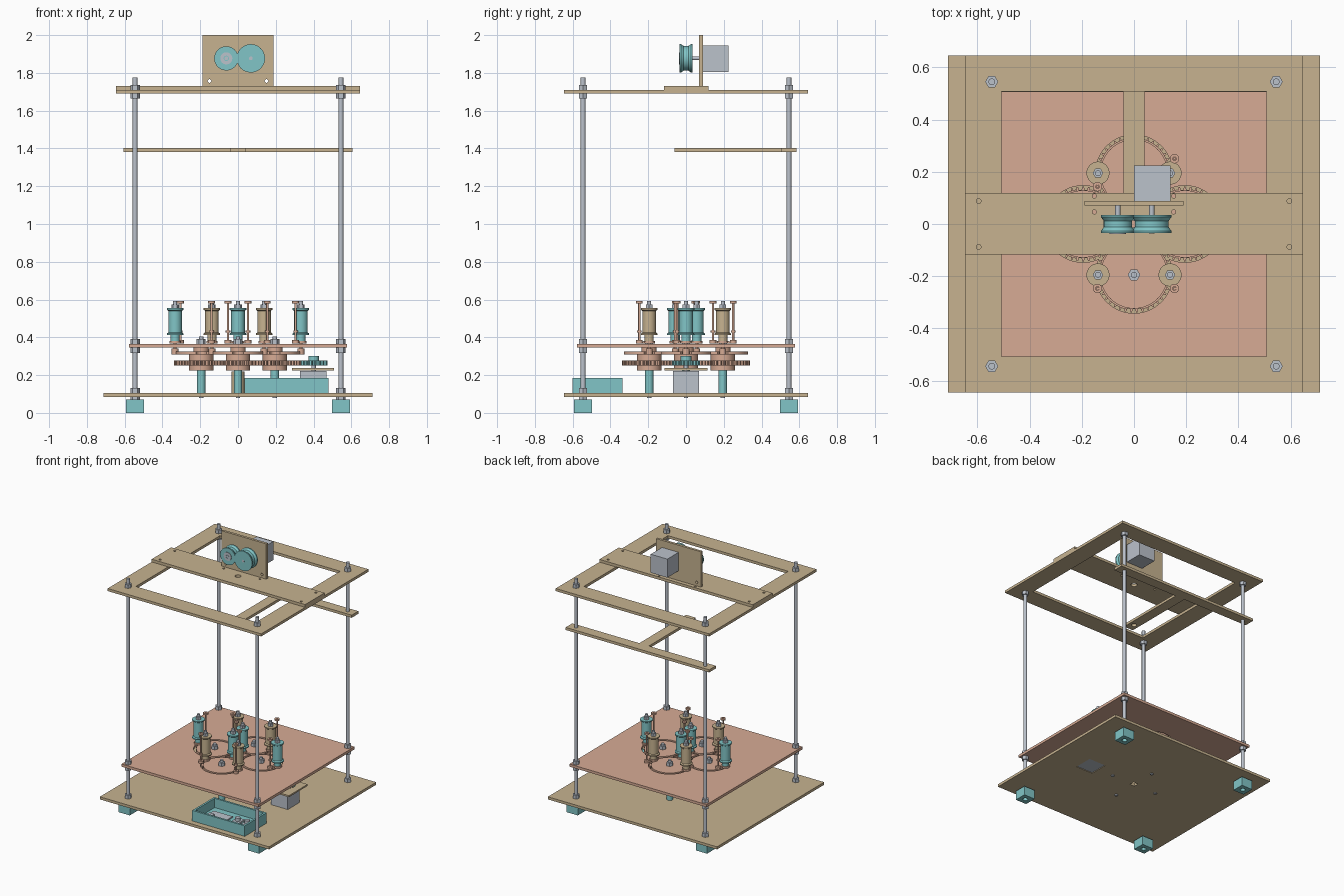
import bpy, bmesh
from math import sin, cos, pi, radians
from mathutils import Matrix, Vector

if "Cube" in bpy.data.objects:
    bpy.data.objects.remove(bpy.data.objects["Cube"])


def material(name, rgb):
    m = bpy.data.materials.new(name)
    m.diffuse_color = (*rgb, 1)
    m.use_nodes = True
    m.node_tree.nodes["Principled BSDF"].inputs["Base Color"].default_value = m.diffuse_color
    return m


TAN = material("plywood", (0.57, 0.45, 0.28))
PINK = material("pink_plastic", (0.68, 0.41, 0.30))
TEAL = material("teal_plastic", (0.22, 0.56, 0.57))
STEEL = material("steel", (0.50, 0.54, 0.60))


def add(name, mesh, mat, loc=(0, 0, 0), rot=None):
    if rot:
        mesh.transform(rot)
    ob = bpy.data.objects.new(name, mesh)
    ob.location = loc
    bpy.context.collection.objects.link(ob)
    mesh.materials.clear()
    mesh.materials.append(mat)
    return ob


def box(name, lo, hi, mat):
    bm = bmesh.new()
    bmesh.ops.create_cube(bm, size=1)
    lo, hi = Vector(lo), Vector(hi)
    bmesh.ops.transform(bm, verts=bm.verts, matrix=Matrix.Translation((lo + hi) / 2) @ Matrix.Diagonal((*(hi - lo), 1)))
    me = bpy.data.meshes.new(name)
    bm.to_mesh(me)
    bm.free()
    return add(name, me, mat)


def lathe(name, prof, loc, mat, n=32, rot=None, smooth=True):
    """Revolve a closed (r, z) profile around z."""
    bm = bmesh.new()
    rings = [[bm.verts.new((r * cos(2 * pi * i / n), r * sin(2 * pi * i / n), z)) for r, z in prof] for i in range(n)]
    k = len(prof)
    for i in range(n):
        a, b = rings[i], rings[(i + 1) % n]
        for j in range(k):
            if prof[j][0] or prof[(j + 1) % k][0]:
                bm.faces.new((a[j], b[j], b[(j + 1) % k], a[(j + 1) % k]))
    bmesh.ops.remove_doubles(bm, verts=bm.verts, dist=1e-5)
    bmesh.ops.recalc_face_normals(bm, faces=bm.faces)
    if smooth:
        for f in bm.faces:
            f.smooth = True
        for e in bm.edges:
            e.smooth = e.calc_face_angle(0) < radians(35)
    me = bpy.data.meshes.new(name)
    bm.to_mesh(me)
    bm.free()
    return add(name, me, mat, loc, rot)


def cyl(name, x, y, z0, z1, r, mat, n=24):
    return lathe(name, [(0, z0), (r, z0), (r, z1), (0, z1)], (x, y, 0), mat, n, smooth=n > 6)


def tube(name, x, y, z0, z1, ri, ro, mat, n=32):
    return lathe(name, [(ri, z0), (ro, z0), (ro, z1), (ri, z1)], (x, y, 0), mat, n)


def nut(name, x, y, z0, z1, r=0.025):
    return cyl(name, x, y, z0, z1, r, STEEL, 6)


def rect(x0, x1, y0, y1):
    return [(x0, y0), (x1, y0), (x1, y1), (x0, y1)]


def circ(x, y, r, n=24):
    return [(x + r * cos(2 * pi * i / n), y + r * sin(2 * pi * i / n)) for i in range(n)]


def sheet(name, loops, z0, z1, mat, loc=(0, 0, 0), rot=None):
    """Flat plate from outline loops; inner loops become holes."""
    cu = bpy.data.curves.new(name, 'CURVE')
    cu.dimensions, cu.fill_mode, cu.extrude = '2D', 'BOTH', (z1 - z0) / 2
    for lp in loops:
        s = cu.splines.new('POLY')
        s.points.add(len(lp) - 1)
        for p, (x, y) in zip(s.points, lp):
            p.co = (x, y, 0, 1)
        s.use_cyclic_u = True
    tmp = bpy.data.objects.new("tmp", cu)
    bpy.context.collection.objects.link(tmp)
    bpy.context.view_layer.update()
    me = bpy.data.meshes.new_from_object(tmp.evaluated_get(bpy.context.evaluated_depsgraph_get()))
    bpy.data.objects.remove(tmp)
    me.transform(Matrix.Translation((0, 0, (z0 + z1) / 2)))
    for p in me.polygons:
        p.use_smooth = False
    return add(name, me, mat, loc, rot)


def gear(x, y, r, teeth, phase=0):
    pts = []
    for i in range(teeth):
        for f, rr in ((-.28, r - .007), (-.13, r + .006), (.13, r + .006), (.28, r - .007)):
            a = 2 * pi * (i + f + phase) / teeth
            pts.append((x + rr * cos(a), y + rr * sin(a)))
    return pts


C = [(0.195, 0), (0, 0.195), (-0.195, 0), (0, -0.195)]
R, P = 0.138, 0.545
corners = [(sx * P, sy * P) for sx in (-1, 1) for sy in (-1, 1)]

# Base plate, feet, threaded corner rods with nuts
sheet("base_plate", [rect(-.713, .713, -.645, .645), rect(-.02, .02, -.02, .02), rect(.325, .47, -.072, .072)],
      .085, .105, TAN)
for x, y in corners:
    sheet("foot", [rect(x - .047, x + .047, y - .047, y + .047), circ(x, y, .018)], 0, .07, TEAL)
    cyl("corner_rod", x, y, .045, 1.775, .0125, STEEL)
    for z0, z1 in ((.06, .085), (.105, .132), (.318, .345), (.365, .39), (1.664, 1.69), (1.71, 1.737)):
        nut("rod_nut", x, y, z0, z1)

# Track plate with four overlapping ring slots
deck = box("track_plate", (-.578, -.578, .345), (.578, .578, .365), PINK)
for x, y in C:
    cut = tube("slot_cutter", x, y, .3, .4, R - .009, R + .009, PINK, 64)
    cut.hide_render = True
    cut.hide_set(True)
    m = deck.modifiers.new("slot", 'BOOLEAN')
    m.operation, m.object, m.solver = 'DIFFERENCE', cut, 'EXACT'
bpy.context.view_layer.update()
done = bpy.data.meshes.new_from_object(deck.evaluated_get(bpy.context.evaluated_depsgraph_get()))
deck.modifiers.clear()
deck.data = done
for ob in [o for o in bpy.data.objects if o.name.startswith("slot_cutter")]:
    bpy.data.objects.remove(ob)

# Horn gears with notched carrier disc, hubs, posts and bolts
for i, (x, y) in enumerate(C):
    sheet("spur_gear", [gear(x, y, R, 40, .5 * (i % 2))], .252, .278, PINK)
    cyl("gear_hub", x, y, .225, .31, .064, PINK, 40)
    horn = []
    for k in range(120):
        a = 2 * pi * k / 120
        d = min(k % 30, 30 - k % 30)
        r = R - .003 - (.025 * (1 - (d / 4) ** 2) ** .5 if d < 4 else 0)
        horn.append((x + r * cos(a), y + r * sin(a)))
    sheet("horn_disc", [horn], .31, .325, PINK)
    cyl("spacer_disc", x, y, .325, .345, .04, PINK)
    cyl("gear_post", x, y, .105, .225, .022, TEAL)
    cyl("gear_bolt", x, y, .078, .405, .0115, STEEL)
    nut("bolt_nut", x, y, .365, .39, .024)
tube("core_tube", 0, 0, .105, .22, .026, .034, TAN)


# Bobbin carriers: (position, guide post position, colour)
carriers = [((-R, .195), (-.14, .143), TAN), ((R, .195), (.155, .25), TAN),
            ((-R, -.195), (-.14, -.247), TAN), ((R, -.195), (.155, -.247), TAN),
            ((-.333, 0), (-.305, .047), TEAL), ((.333, 0), (.305, -.047), TEAL),
            ((0, .057), (-.053, .057), TEAL), ((0, -.057), (.053, -.057), TEAL)]
for (x, y), (px, py), mat in carriers:
    cyl("carrier_foot", x, y, .31, .342, .018, PINK)
    cyl("carrier_pin", x, y, .34, .367, .008, PINK)
    cyl("carrier_base", x, y, .367, .38, .03, PINK)
    cyl("carrier_stem", x, y, .38, .412, .024, mat)
    lathe("bobbin", [(0, .412), (.044, .412), (.044, .42), (.036, .426), (.036, .54), (.044, .546), (.044, .554), (0, .554)],
          (x, y, 0), mat)
    cyl("bobbin_spindle", x, y, .55, .592, .011, STEEL)
    nut("bobbin_nut", x, y, .554, .575, .02)
    cyl("guide_foot", px, py, .367, .385, .018, PINK, 16)
    cyl("guide_post", px, py, .38, .588, .006, PINK, 12)
    tube("guide_eye", px, py, .58, .592, .007, .018, PINK, 16)
    tube("guide_ring", px, py, .425, .435, .005, .012, PINK, 16)
    v = (Vector((px, py)) - Vector((x, y)))
    s = v.normalized().orthogonal() * .009
    a, b = Vector((x, y)), Vector((px, py))
    sheet("guide_arm", [[a + s, b + s, b - s, a - s]], .368, .379, PINK)

# Drive motor with pinion
box("drive_motor", (.327, -.07, .088), (.468, .07, .222), STEEL)
box("motor_mount", (.285, -.113, .225), (.508, .113, .237), TAN)
cyl("motor_shaft", .4, 0, .22, .29, .012, STEEL)
sheet("pinion", [gear(.401, 0, .068, 20, .5)], .252, .278, TEAL)
cyl("pinion_hub", .401, 0, .278, .302, .028, TEAL)

# Electronics tray with boards
sheet("tray_walls", [rect(.035, .478, -.602, -.337), rect(.05, .463, -.587, -.352)], .105, .185, TEAL)
box("tray_floor", (.04, -.6, .105), (.47, -.34, .115), TEAL)
box("control_board", (.09, -.56, .118), (.25, -.42, .127), STEEL)
box("board_socket", (.11, -.54, .127), (.15, -.50, .15), STEEL)
for x in (.32, .4):
    box("driver_board", (x - .03, -.5, .118), (x + .03, -.42, .13), STEEL)
    cyl("capacitor", x, -.46, .13, .155, .018, STEEL)

# Braid guide T-bar
sheet("guide_t_bar", [[(-.605, .505), (-.04, .505), (-.04, -.06), (.04, -.06), (.04, .505), (.605, .505),
                       (.605, .585), (-.605, .585)], circ(0, 0, .018)], 1.382, 1.402, TAN)

# Top frame and crossbeam
sheet("top_frame", [rect(-.647, .647, -.645, .645), rect(-.507, .507, -.507, .507)], 1.69, 1.71, TAN)
holes = [circ(sx * .595, sy * .088, .009, 16) for sx in (-1, 1) for sy in (-1, 1)]
holes += [circ(sx * .152, yy, .008, 16) for sx in (-1, 1) for yy in (.046, .107)]
sheet("crossbeam", [rect(-.647, .647, -.116, .119), circ(0, 0, .022)] + holes, 1.71, 1.731, TAN)

# Take-up motor plate (xz outline), motor and rollers
UP = Matrix.Rotation(pi / 2, 4, 'X')
sheet("takeup_plate", [rect(-.189, .189, 1.731, 2.0), circ(-.152, 1.757, .012, 4), circ(.152, 1.757, .012, 4)],
      -.089, -.07, TAN, rot=UP)
box("takeup_motor", (0, .089, 1.805), (.14, .225, 1.946), STEEL)
for name, x, r in (("drive_roller", .068, .075), ("idler_roller", -.062, .064)):
    lathe(name, [(.008, -.035), (r, -.035), (r, -.026), (r - .01, -.012), (r - .01, .012), (r, .026), (r, .035), (.008, .035)],
          (x, 0, 1.877), TEAL, 48, UP)
    lathe(name + "_axle", [(0, -.089), (.010, -.089), (.010, .036), (0, .036)], (x, 0, 1.877), STEEL, 20, UP)
lathe("idler_bearing", [(.014, .02), (.032, .02), (.032, .038), (.014, .038)], (-.062, 0, 1.877), STEEL, 32, UP)
